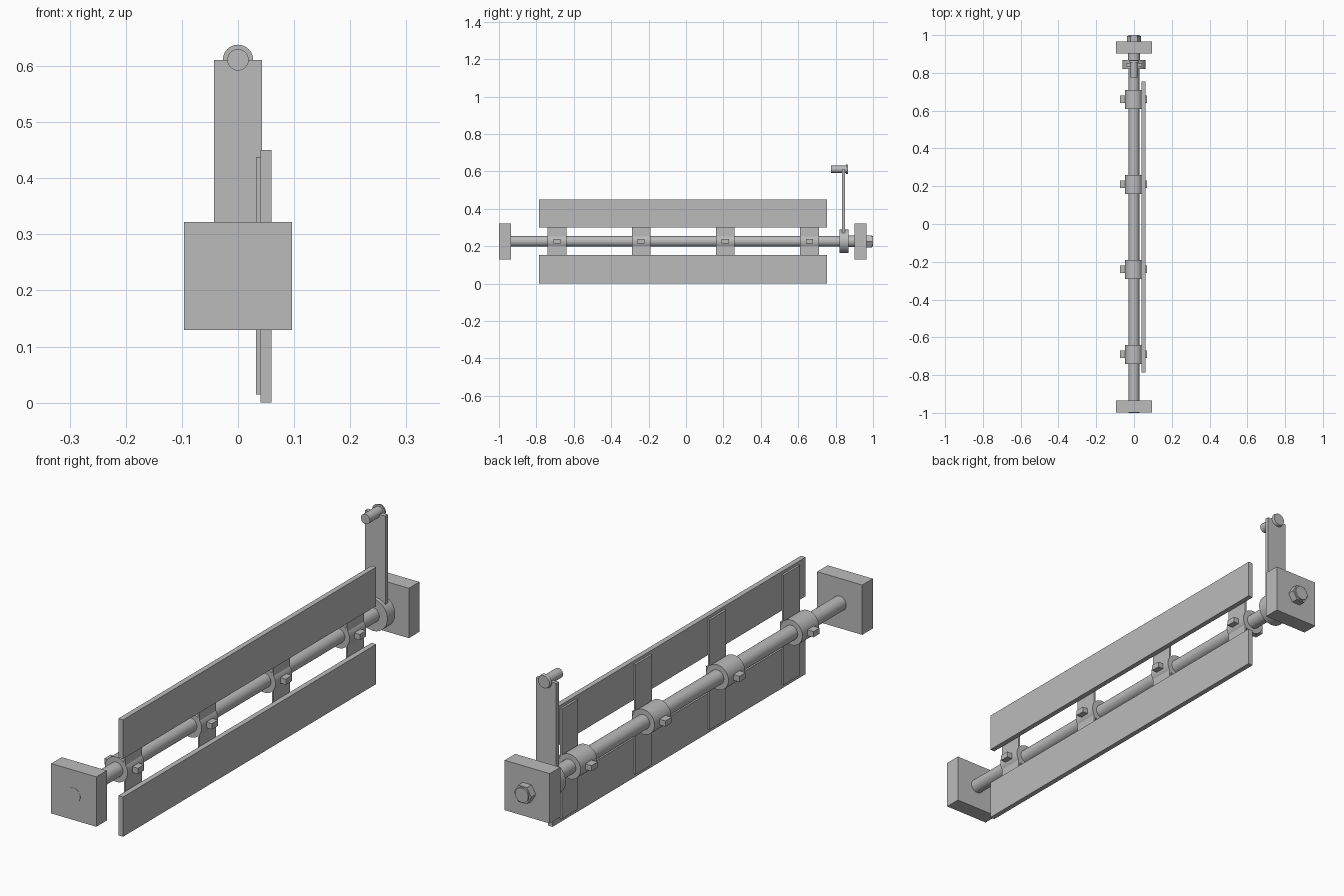
import bpy
import math
from mathutils import Vector

cube = bpy.data.objects.get("Cube")
if cube:
    bpy.data.objects.remove(cube, do_unlink=True)

grey = bpy.data.materials.new("plain grey")
grey.use_nodes = True
COLOUR = (0.5, 0.5, 0.5, 1)
grey.diffuse_color = COLOUR
grey.node_tree.nodes["Principled BSDF"].inputs["Base Color"].default_value = COLOUR

AXIS_Z = 0.226


def box(name, x, y, z):
    """Box from (low, high) ranges along each axis."""
    centre = [(a + b) / 2 for a, b in (x, y, z)]
    bpy.ops.mesh.primitive_cube_add(size=1, location=centre)
    ob = bpy.context.object
    size = Vector([b - a for a, b in (x, y, z)])
    for v in ob.data.vertices:
        v.co *= size
    ob.name = name
    ob.data.materials.append(grey)
    return ob


def rod(name, radius, y, z=AXIS_Z, sides=48, end_radius=None):
    """Round or polygonal bar lying along y."""
    far = radius if end_radius is None else end_radius
    bpy.ops.mesh.primitive_cone_add(
        vertices=sides, radius1=far, radius2=radius, depth=y[1] - y[0],
        location=(0, sum(y) / 2, z), rotation=(math.pi / 2, 0, 0))
    ob = bpy.context.object
    ob.name = name
    ob.data.materials.append(grey)
    if sides > 8:
        bpy.ops.object.shade_smooth_by_angle(angle=math.radians(30))
    return ob


# Main shaft with square end supports and a nut at the back
rod("shaft", 0.028, (-1, 1))
block_z = (AXIS_Z - 0.096, AXIS_Z + 0.096)
box("front_support", (-0.096, 0.096), (-0.999, -0.935), block_z)
box("back_support", (-0.096, 0.096), (0.902, 0.966), block_z)
nut = rod("nut", 0.037, (0.966, 0.994), sides=6)
nut.rotation_euler.y = math.radians(30)

# Long boards
for name, z in (("lower_board", (0, 0.153)), ("upper_board", (0.3, 0.45))):
    box(name, (0.04, 0.06), (-0.785, 0.755), z)

# Clamping collars, straps and cross bolts
for i in range(4):
    y = -0.69 + 0.45 * i
    span = (y - 0.05, y + 0.05)
    rod(f"collar_{i + 1}", 0.048, span)
    box(f"strap_{i + 1}", (0.032, 0.04), span, (0.015, 0.438))
    box(f"cross_bolt_{i + 1}", (-0.073, 0.07), (y - 0.019, y + 0.019),
        (AXIS_Z - 0.011, AXIS_Z + 0.011))

# Crank: hub, arm and handle
rod("crank_hub", 0.062, (0.82, 0.868))
rod("hub_spacer", 0.031, (0.868, 0.902))
box("crank_arm", (-0.043, 0.043), (0.835, 0.851), (0.27, 0.611))
rod("handle", 0.019, (0.775, 0.858), z=0.611)
rod("handle_head", 0.027, (0.855, 0.865), z=0.611, end_radius=0.024)
